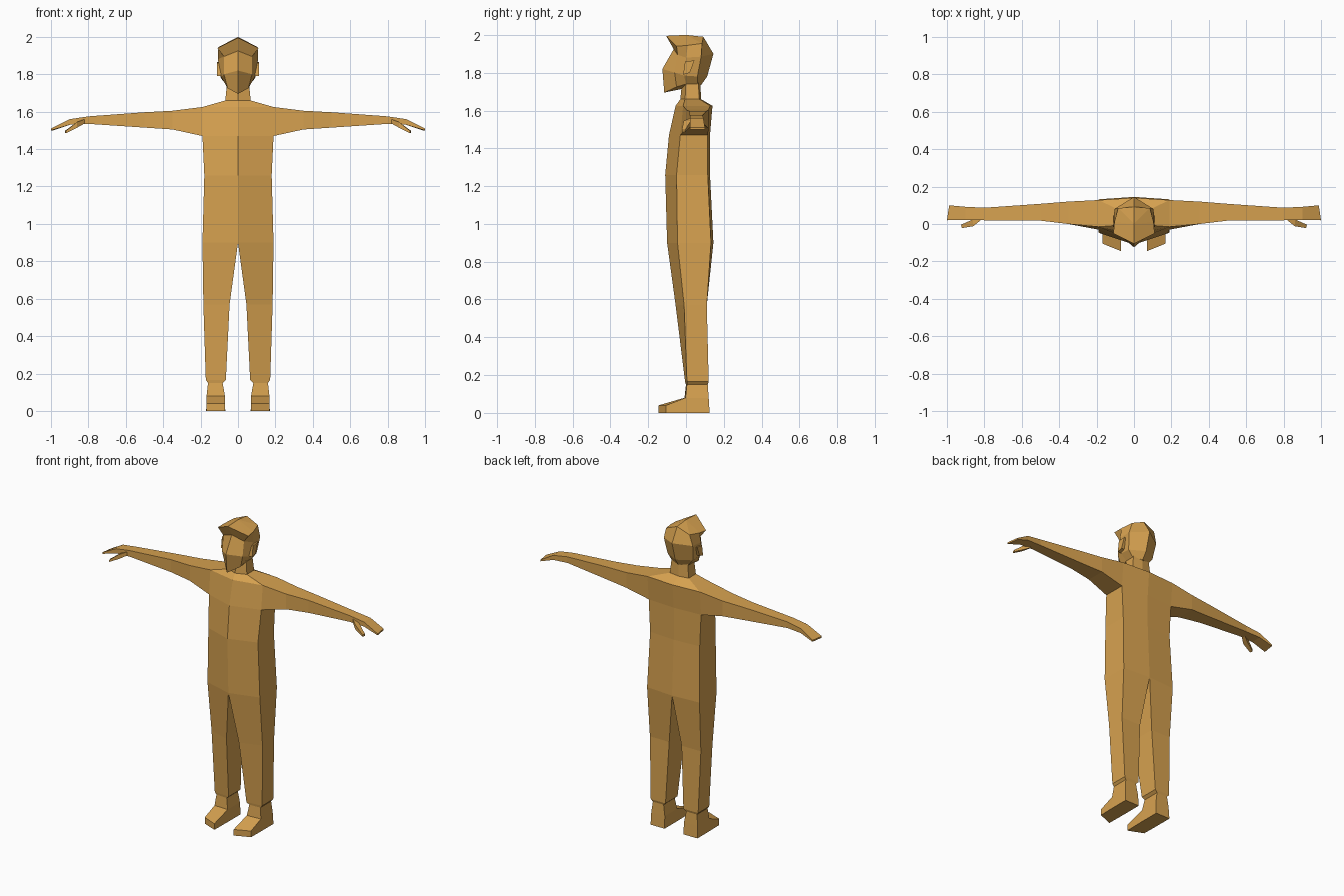
import bpy
import bmesh

cube = bpy.data.objects.get("Cube")
if cube:
    bpy.data.objects.remove(cube, do_unlink=True)

# One flat colour for the whole figure
COLOUR = (0.68, 0.36, 0.08, 1.0)
clay = bpy.data.materials.new("warm_tan")
clay.use_nodes = True
clay.diffuse_color = COLOUR
clay.node_tree.nodes["Principled BSDF"].inputs["Base Color"].default_value = COLOUR


def add_face(bm, verts):
    """Add a face unless it lies on the mirror plane."""
    if any(v.co.x > 0.0001 for v in verts):
        bm.faces.new(verts)


def loft(bm, rings, start=True, end=True, gaps=()):
    """Bridge matching rings; gaps lists (ring, side) faces to leave open."""
    loops = [[bm.verts.new(p) for p in ring] for ring in rings]
    count = len(loops[0])
    for r, (low, high) in enumerate(zip(loops, loops[1:])):
        for s in range(count):
            n = (s + 1) % count
            if (r, s) not in gaps:
                add_face(bm, [low[s], low[n], high[n], high[s]])
    if start:
        add_face(bm, loops[0])
    if end:
        add_face(bm, loops[-1])


def finish(name, bm):
    """Weld, mirror to the other side and make a flat shaded object."""
    bmesh.ops.remove_doubles(bm, verts=bm.verts, dist=0.0005)
    bmesh.ops.mirror(bm, geom=bm.verts[:] + bm.edges[:] + bm.faces[:],
                     axis='X', merge_dist=0.0005)
    bmesh.ops.remove_doubles(bm, verts=bm.verts, dist=0.0005)
    bmesh.ops.recalc_face_normals(bm, faces=bm.faces)
    mesh = bpy.data.meshes.new(name)
    bm.to_mesh(mesh)
    bm.free()
    mesh.materials.append(clay)
    obj = bpy.data.objects.new(name, mesh)
    bpy.context.collection.objects.link(obj)
    return obj


def body_ring(z, inner, outer, front, front_side, back_side, back):
    """Half section: inner front, outer front, outer back, inner back."""
    return [(inner, front, z), (outer, front_side, z),
            (outer, back_side, z), (inner, back, z)]


# Legs, trunk and neck as one continuous loft
ankle = body_ring(0.15, 0.082, 0.16, 0.0, 0.005, 0.115, 0.115)
trunk = [
    ankle,
    body_ring(0.165, 0.065, 0.172, -0.005, 0.005, 0.12, 0.12),
    body_ring(0.57, 0.045, 0.185, -0.055, -0.01, 0.11, 0.11),
    body_ring(0.9, 0, 0.19, -0.1, -0.045, 0.132, 0.145),
    body_ring(1.26, 0, 0.18, -0.11, -0.05, 0.115, 0.127),
    body_ring(1.47, 0, 0.19, -0.09, -0.03, 0.115, 0.127),
    body_ring(1.625, 0, 0.19, -0.055, -0.015, 0.128, 0.14),
    body_ring(1.66, 0, 0.068, -0.03, -0.005, 0.07, 0.08),
    body_ring(1.76, 0, 0.058, -0.02, 0.0, 0.065, 0.075),
]
bm = bmesh.new()
ARMPIT = 5
loft(bm, trunk, gaps=[(ARMPIT, 1)])


def arm_ring(x, front, back, bottom, top, slant=0.0):
    return [(x, front, bottom), (x - slant, back, bottom),
            (x - slant, back, top), (x, front, top)]


# Arms grow from the open shoulder and end in flat hands
low, high = trunk[ARMPIT], trunk[ARMPIT + 1]
arm = [
    [low[1], low[2], high[2], high[1]],
    arm_ring(0.35, 0.0, 0.12, 1.505, 1.605),
    arm_ring(0.5, 0.018, 0.108, 1.515, 1.597),
    arm_ring(0.8, 0.02, 0.087, 1.535, 1.575),
    arm_ring(0.9, 0.022, 0.092, 1.53, 1.56),
    arm_ring(1.0, 0.02, 0.1, 1.5, 1.51, slant=0.012),
]
loft(bm, arm, start=False)
finish("body", bm)

# Thumbs
bm = bmesh.new()
loft(bm, [
    arm_ring(0.82, 0.02, 0.045, 1.537, 1.56),
    arm_ring(0.86, -0.012, 0.025, 1.515, 1.545),
    arm_ring(0.92, -0.022, -0.004, 1.485, 1.498, slant=-0.005),
])
finish("thumbs", bm)

# Feet: heel block below the ankle and a wedge running out to the toe
bm = bmesh.new()
instep = body_ring(0.08, 0.07, 0.168, -0.008, -0.003, 0.12, 0.12)
sole = body_ring(0, 0.068, 0.17, -0.008, -0.003, 0.125, 0.125)
loft(bm, [ankle, instep, sole], gaps=[(1, 0)])
toe = [(0.07, -0.145, 0.04), (0.168, -0.105, 0.04),
       (0.168, -0.105, 0), (0.07, -0.145, 0)]
loft(bm, [[instep[0], instep[1], sole[1], sole[0]], toe], start=False)
finish("feet", bm)

# Head: jaw, cheek, brow and hair rings, from centre front to centre back
jaw = [(0, -0.115, 1.695), (0.055, -0.05, 1.725),
       (0.06, 0.0, 1.74), (0.06, 0.06, 1.74), (0, 0.08, 1.735)]
cheek = [(0, -0.125, 1.82), (0.075, -0.06, 1.8),
         (0.09, -0.01, 1.785), (0.092, 0.06, 1.78), (0, 0.112, 1.78)]
brow = [(0, -0.065, 1.925), (0.075, -0.045, 1.895),
        (0.108, 0.0, 1.88), (0.105, 0.08, 1.885), (0, 0.145, 1.9)]
hair = [(0, -0.105, 1.995), (0.11, -0.05, 1.94),
        (0.105, 0.01, 1.945), (0.085, 0.085, 1.955), (0, 0.092, 1.99)]
bm = bmesh.new()
loft(bm, [jaw, cheek, brow], end=False)
loft(bm, [brow, hair], start=False, end=False)
# Faceted crown rising to the centre line
crown = bm.verts.new((0, 0.0, 2.0))
rim = [bm.verts.new(p) for p in hair]
for a, b in zip(rim, rim[1:]):
    add_face(bm, [crown, a, b])
finish("head", bm)

# Ears: thin slanted plates
bm = bmesh.new()
outline = [(-0.015, 1.79), (0.02, 1.8), (0.045, 1.865), (-0.005, 1.86)]
loft(bm, [[(x, y, z) for y, z in outline] for x in (0.08, 0.113)])
finish("ears", bm)
